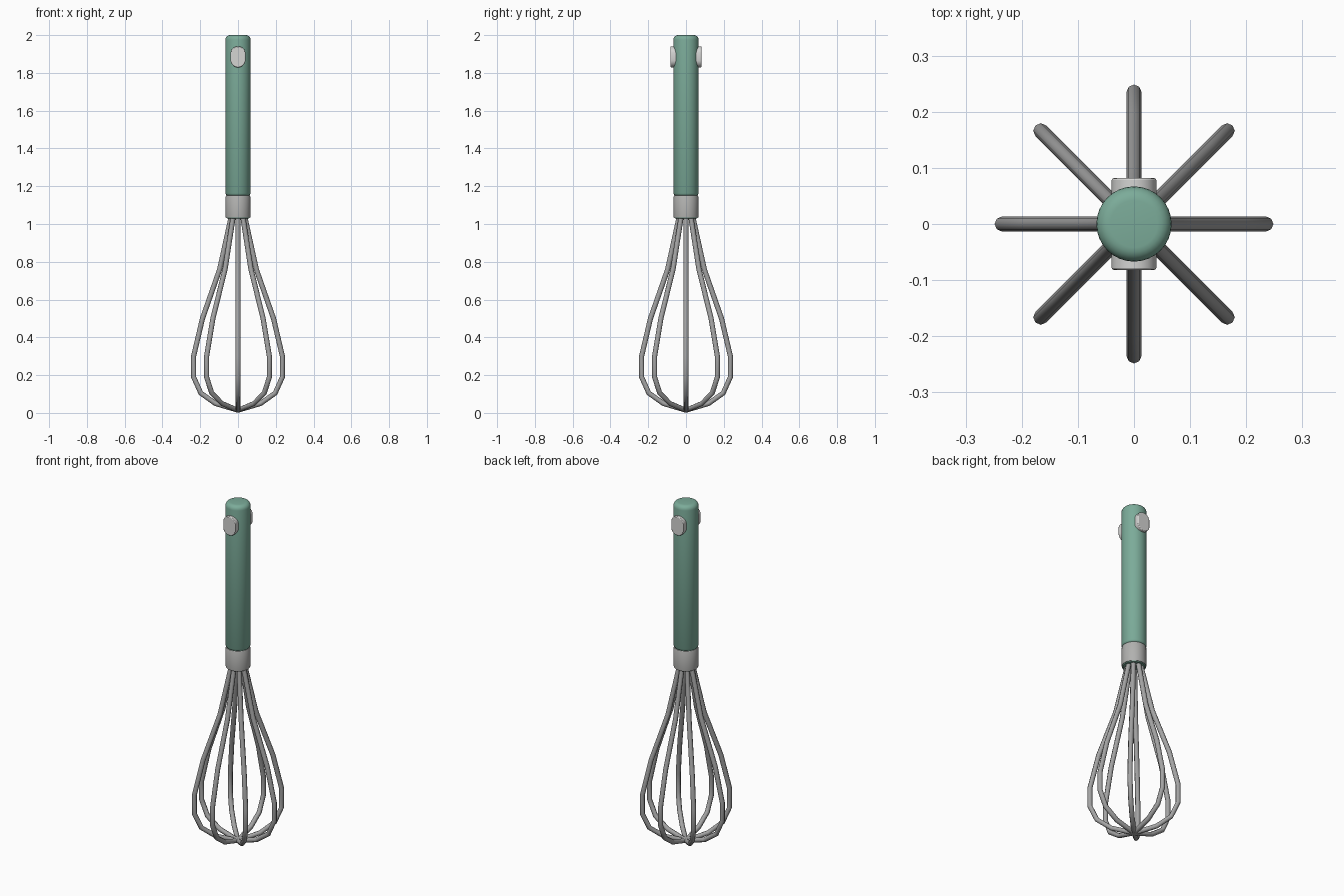
import bpy, bmesh, math
from mathutils import Matrix, Vector

cube = bpy.data.objects.get("Cube")
if cube:
    bpy.data.objects.remove(cube, do_unlink=True)


def material(name, rgb):
    m = bpy.data.materials.new(name)
    m.use_nodes = True
    m.diffuse_color = (*rgb, 1)
    m.node_tree.nodes["Principled BSDF"].inputs["Base Color"].default_value = (*rgb, 1)
    return m


green = material("sage green", (0.2, 0.41, 0.32))
steel = material("wire steel", (0.37, 0.37, 0.37))
collar_steel = material("collar steel", (0.44, 0.44, 0.43))
light = material("light grey", (0.66, 0.66, 0.65))


def finish(obj, mat, angle=40):
    obj.data.materials.append(mat)
    bpy.ops.object.select_all(action='DESELECT')
    obj.select_set(True)
    bpy.context.view_layer.objects.active = obj
    bpy.ops.object.shade_smooth_by_angle(angle=math.radians(angle))
    return obj


def from_bmesh(name, bm):
    bmesh.ops.recalc_face_normals(bm, faces=bm.faces)
    mesh = bpy.data.meshes.new(name)
    bm.to_mesh(mesh)
    bm.free()
    obj = bpy.data.objects.new(name, mesh)
    bpy.context.collection.objects.link(obj)
    return obj


def lathe(name, profile, mat, steps=32):
    """Spin (radius, z) points around the z axis."""
    bm = bmesh.new()
    verts = [bm.verts.new((r, 0, z)) for r, z in profile]
    edges = [bm.edges.new(pair) for pair in zip(verts, verts[1:])]
    bmesh.ops.spin(bm, geom=verts + edges, axis=(0, 0, 1), cent=(0, 0, 0),
                   angle=2 * math.pi, steps=steps, use_duplicate=False)
    bmesh.ops.remove_doubles(bm, verts=bm.verts, dist=0.0001)
    return finish(from_bmesh(name, bm), mat)


# Handle: rounded grip with a core that shows beneath the collar
R = 0.067
dome = [(R - 0.025 + 0.025 * math.cos(a), 1.975 + 0.025 * math.sin(a))
        for a in (i * math.pi / 10 for i in range(6))]
lathe("handle", [(0, 1.03), (0.059, 1.03), (0.064, 1.036), (0.064, 1.04),
                 (0.06, 1.045), (0.06, 1.152), (0.063, 1.154), (R, 1.162)]
      + dome + [(0, 2.0)], green)

# Metal collar
lathe("collar", [(0.059, 1.034), (0.065, 1.034), (0.0655, 1.038), (0.0655, 1.145),
                 (0.063, 1.15), (0.059, 1.15)], collar_steel)

# Hanging pin: stadium cross-section running front to back through the grip
bm = bmesh.new()
outline = []
for i in range(24):
    a = (i + 0.5) * math.tau / 24
    shift = math.copysign(0.016, math.sin(a))
    outline.append(bm.verts.new((0.04 * math.cos(a), -0.082,
                                 1.885 + shift + 0.04 * math.sin(a))))
face = bm.faces.new(outline)
ext = bmesh.ops.extrude_face_region(bm, geom=[face])
bmesh.ops.translate(bm, vec=(0, 0.164, 0),
                    verts=[v for v in ext["geom"] if isinstance(v, bmesh.types.BMVert)])
if not any(len(f.verts) == 24 and f.calc_center_median().y < 0 for f in bm.faces):
    bm.faces.new(outline)
pin = from_bmesh("hanging_pin", bm)
bevel = pin.modifiers.new("soft_rim", 'BEVEL')
bevel.width = 0.004
bevel.segments = 2
bevel.limit_method = 'ANGLE'
bevel.angle_limit = math.radians(50)
finish(pin, light)

# Whisk wires: four full loops crossing at the bottom
half = [(0.03, 1.08), (0.04, 1.02), (0.097, 0.76), (0.188, 0.5), (0.235, 0.3),
        (0.235, 0.19), (0.197, 0.105), (0.12, 0.05)]
loop = half + [(0, 0.014)] + [(-r, z) for r, z in reversed(half)]
for n in range(4):
    curve = bpy.data.curves.new(f"wire_loop_{n + 1}", 'CURVE')
    curve.dimensions = '3D'
    curve.bevel_depth = 0.0135
    curve.bevel_resolution = 2
    curve.use_fill_caps = True
    spline = curve.splines.new('POLY')
    spline.points.add(len(loop) - 1)
    turn = Matrix.Rotation(n * math.pi / 4, 3, 'Z')
    for point, (r, z) in zip(spline.points, loop):
        point.co = (*(turn @ Vector((r, 0, z))), 1)
    wire = bpy.data.objects.new(f"wire_loop_{n + 1}", curve)
    bpy.context.collection.objects.link(wire)
    bpy.ops.object.select_all(action='DESELECT')
    wire.select_set(True)
    bpy.context.view_layer.objects.active = wire
    bpy.ops.object.convert(target='MESH')
    finish(bpy.context.view_layer.objects.active, steel, 50)
